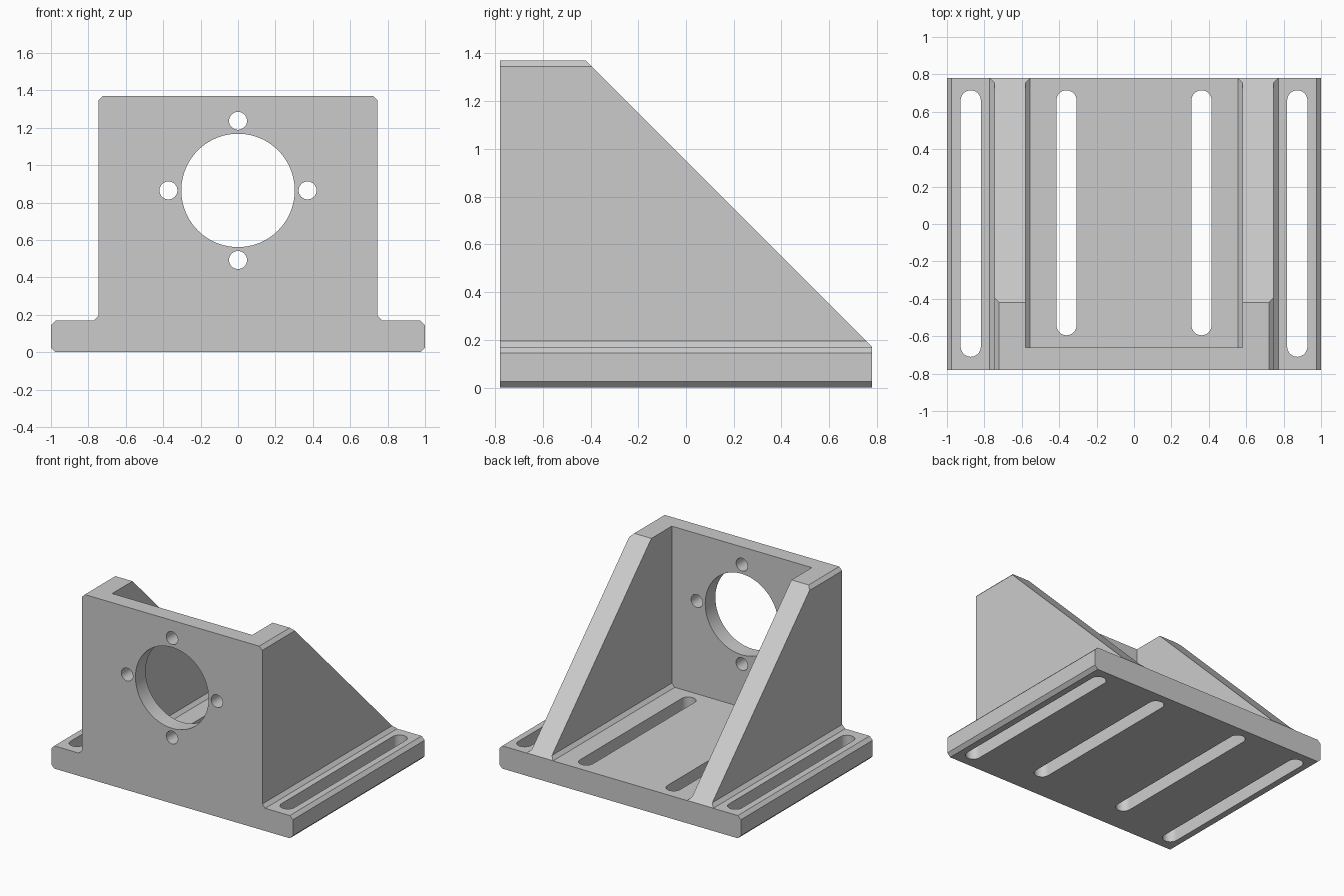
import bpy, bmesh, math
from mathutils import Vector

cube = bpy.data.objects.get("Cube")
if cube:
    bpy.data.objects.remove(cube, do_unlink=True)

DEPTH = 0.78     # half depth of the bracket
BASE = 0.17      # base plate thickness
TOP = 1.37       # height of the upright
WALL = 0.747     # outer half width of the upright
INNER = 0.58     # inner half width between the gussets
C = 0.025        # chamfer size
AXIS = 0.865     # height of the bore

grey = bpy.data.materials.new("machined grey")
grey.use_nodes = True
grey.diffuse_color = (0.6, 0.6, 0.6, 1)
grey.node_tree.nodes["Principled BSDF"].inputs["Base Color"].default_value = (0.6, 0.6, 0.6, 1)


def prism(name, points, offset):
    """Extrude a closed loop of 3D points along an offset vector."""
    bm = bmesh.new()
    face = bm.faces.new([bm.verts.new(p) for p in points])
    geom = bmesh.ops.extrude_face_region(bm, geom=[face])["geom"]
    verts = [v for v in geom if isinstance(v, bmesh.types.BMVert)]
    bmesh.ops.translate(bm, verts=verts, vec=Vector(offset))
    bmesh.ops.recalc_face_normals(bm, faces=bm.faces)
    mesh = bpy.data.meshes.new(name)
    bm.to_mesh(mesh)
    bm.free()
    obj = bpy.data.objects.new(name, mesh)
    bpy.context.collection.objects.link(obj)
    mesh.materials.append(grey)
    return obj


def mirrored(half):
    """Close a half profile in x-z by mirroring it across x = 0."""
    return half + [(-x, z) for x, z in reversed(half)]


def front_prism(name, profile, y0, y1):
    return prism(name, [(x, y0, z) for x, z in profile], (0, y1 - y0, 0))


def bore(name, x, z, r, n):
    ring = [(x + r * math.cos(math.tau * i / n), z + r * math.sin(math.tau * i / n)) for i in range(n)]
    return front_prism(name, ring, -DEPTH - 0.1, -0.5)


def slot(name, x, y0, y1, r, n=16):
    ends = []
    for cy, start in ((y1 - r, 0), (y0 + r, math.pi)):
        for i in range(n + 1):
            a = start + math.pi * i / n
            ends.append((x + r * math.cos(a), cy + r * math.sin(a), -0.1))
    return prism(name, ends, (0, 0, BASE + 0.2))


# Body: base and upright in one chamfered front profile
body = front_prism("motor_bracket", mirrored([
    (1 - C, 0), (1, C), (1, BASE - C), (1 - C, BASE),
    (WALL + C, BASE), (WALL, BASE + C), (WALL, TOP - C), (WALL - C, TOP)]), -DEPTH, DEPTH)

# Pocket between the gussets, chamfered along the floor
cutters = [front_prism("pocket_cutter", mirrored([
    (INNER - C, BASE), (INNER, BASE + C), (INNER, TOP + 0.2)]), -0.66, DEPTH + 0.2)]

# Sloped rear edge of the gussets
s = DEPTH + BASE + 0.001
cutters.append(prism("slope_cutter", [
    (-0.9, s - TOP - 0.2, TOP + 0.2), (-0.9, DEPTH + 0.1, s - DEPTH - 0.1),
    (-0.9, DEPTH + 0.1, TOP + 0.2)], (1.8, 0, 0)))

# Main bore and four bolt holes
cutters.append(bore("main_bore_cutter", 0, AXIS, 0.303, 96))
for dx, dz in ((1, 0), (-1, 0), (0, 1), (0, -1)):
    cutters.append(bore("bolt_hole_cutter", 0.372 * dx, AXIS + 0.372 * dz, 0.048, 32))

# Mounting slots in the base
for side in (-1, 1):
    cutters.append(slot("outer_slot_cutter", 0.873 * side, -0.71, 0.715, 0.054))
    cutters.append(slot("inner_slot_cutter", 0.361 * side, -0.595, 0.715, 0.054))

# Cut everything out of the body, then drop the cutters
bpy.context.view_layer.objects.active = body
body.select_set(True)
for cutter in cutters:
    cutter.hide_render = True
    mod = body.modifiers.new(cutter.name, 'BOOLEAN')
    mod.operation = 'DIFFERENCE'
    mod.solver = 'EXACT'
    mod.object = cutter
    bpy.ops.object.modifier_apply(modifier=mod.name)
    bpy.data.objects.remove(cutter, do_unlink=True)

bpy.ops.object.shade_smooth_by_angle(angle=math.radians(25))
